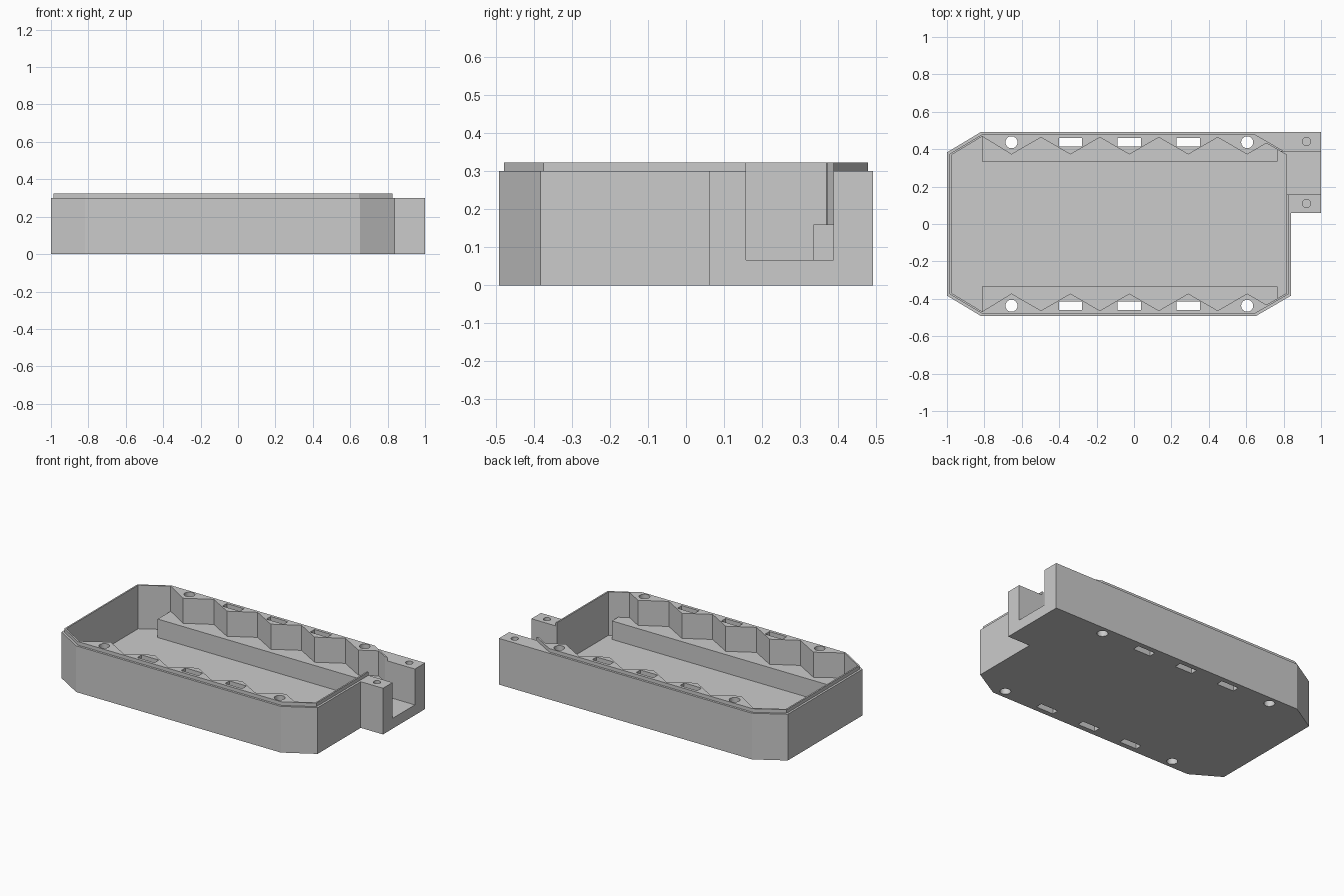
import bpy, bmesh, math

if "Cube" in bpy.data.objects:
    bpy.data.objects.remove(bpy.data.objects["Cube"])

grey = bpy.data.materials.new("light_grey")
grey.use_nodes = True
grey.diffuse_color = (0.6, 0.6, 0.6, 1)
grey.node_tree.nodes["Principled BSDF"].inputs["Base Color"].default_value = (0.6, 0.6, 0.6, 1)


def prism(name, outline, z0, z1):
    """Extrude a plan outline between two heights."""
    bm = bmesh.new()
    base = bm.faces.new([bm.verts.new((x, y, z0)) for x, y in outline])
    top = bmesh.ops.extrude_face_region(bm, geom=[base])["geom"]
    for v in top:
        if isinstance(v, bmesh.types.BMVert):
            v.co.z = z1
    bmesh.ops.recalc_face_normals(bm, faces=bm.faces)
    mesh = bpy.data.meshes.new(name)
    bm.to_mesh(mesh)
    bm.free()
    mesh.materials.append(grey)
    obj = bpy.data.objects.new(name, mesh)
    bpy.context.collection.objects.link(obj)
    return obj


def rect(x0, x1, y0, y1):
    return [(x0, y0), (x1, y0), (x1, y1), (x0, y1)]


def circle(x, y, r, n=32):
    return [(x + r * math.cos(2 * math.pi * i / n),
             y + r * math.sin(2 * math.pi * i / n)) for i in range(n)]


def mirrored(half):
    """Close a back-half outline by mirroring it to the front."""
    return half + [(x, -y) for x, y in reversed(half)]


def combine(target, other, operation):
    mod = target.modifiers.new(other.name, "BOOLEAN")
    mod.operation, mod.solver, mod.object = operation, "EXACT", other
    bpy.context.view_layer.objects.active = target
    bpy.ops.object.modifier_apply(modifier=mod.name)
    bpy.data.objects.remove(other)


def corners(d):
    """Back-half corners of the chamfered tray, inset by d."""
    a, b = d * math.tan(math.radians(15)), d * math.tan(math.radians(30))
    return [(0.84 - d, 0.383 - b), (0.652 - a, 0.492 - d),
            (-0.818 + a, 0.492 - d), (-1 + d, 0.383 - b)]


# Body with the bracket block filling the back right corner
outer = corners(0)
front = [(x, -y) for x, y in reversed(outer)]
body = prism("tray_body", [(0.84, 0.06), (1, 0.06), (1, 0.492)] + outer[2:] + front, 0, 0.3)

# Raised locating lip
combine(body, prism("lip", mirrored(corners(0.014)), 0.2, 0.323), "UNION")

# Lower pocket between the two straight ledges
e, s, w, n = corners(0.024)


def chamfer_y(x):
    t = (e[0] - x) / (e[0] - s[0])
    return e[1] + t * (s[1] - e[1])


lower = [e, (0.767, chamfer_y(0.767)), (0.767, 0.335), (-0.812, 0.335), w, n]
combine(body, prism("lower_pocket", mirrored(lower), 0.04, 0.3), "DIFFERENCE")

# Upper pocket with zigzag sides
zigzag = [(0.605 - 0.1575 * i, 0.463 if i % 2 else 0.372) for i in range(9)]
upper = [e, (0.708, chamfer_y(0.708))] + zigzag + [w, n]
combine(body, prism("upper_pocket", mirrored(upper), 0.16, 0.5), "DIFFERENCE")

# Cable channel through the bracket and end wall
combine(body, prism("channel", rect(0.78, 1.1, 0.158, 0.387), 0.067, 0.5), "DIFFERENCE")

# Round holes and slots through both side walls
for y in (-0.437, 0.437):
    for x in (-0.655, 0.605):
        combine(body, prism("bolt_hole", circle(x, y, 0.032), -0.1, 0.5), "DIFFERENCE")
    for x in (-0.34, -0.025, 0.29):
        slot = rect(x - 0.062, x + 0.062, y - 0.022, y + 0.022)
        combine(body, prism("strap_slot", slot, -0.1, 0.5), "DIFFERENCE")

# Blind screw holes in the bracket arms
for y in (0.11, 0.441):
    combine(body, prism("screw_hole", circle(0.922, y, 0.022, 24), 0.15, 0.5), "DIFFERENCE")

# Soften only the round holes
bpy.ops.object.select_all(action="DESELECT")
body.select_set(True)
bpy.context.view_layer.objects.active = body
bpy.ops.object.shade_smooth_by_angle(angle=math.radians(20))
